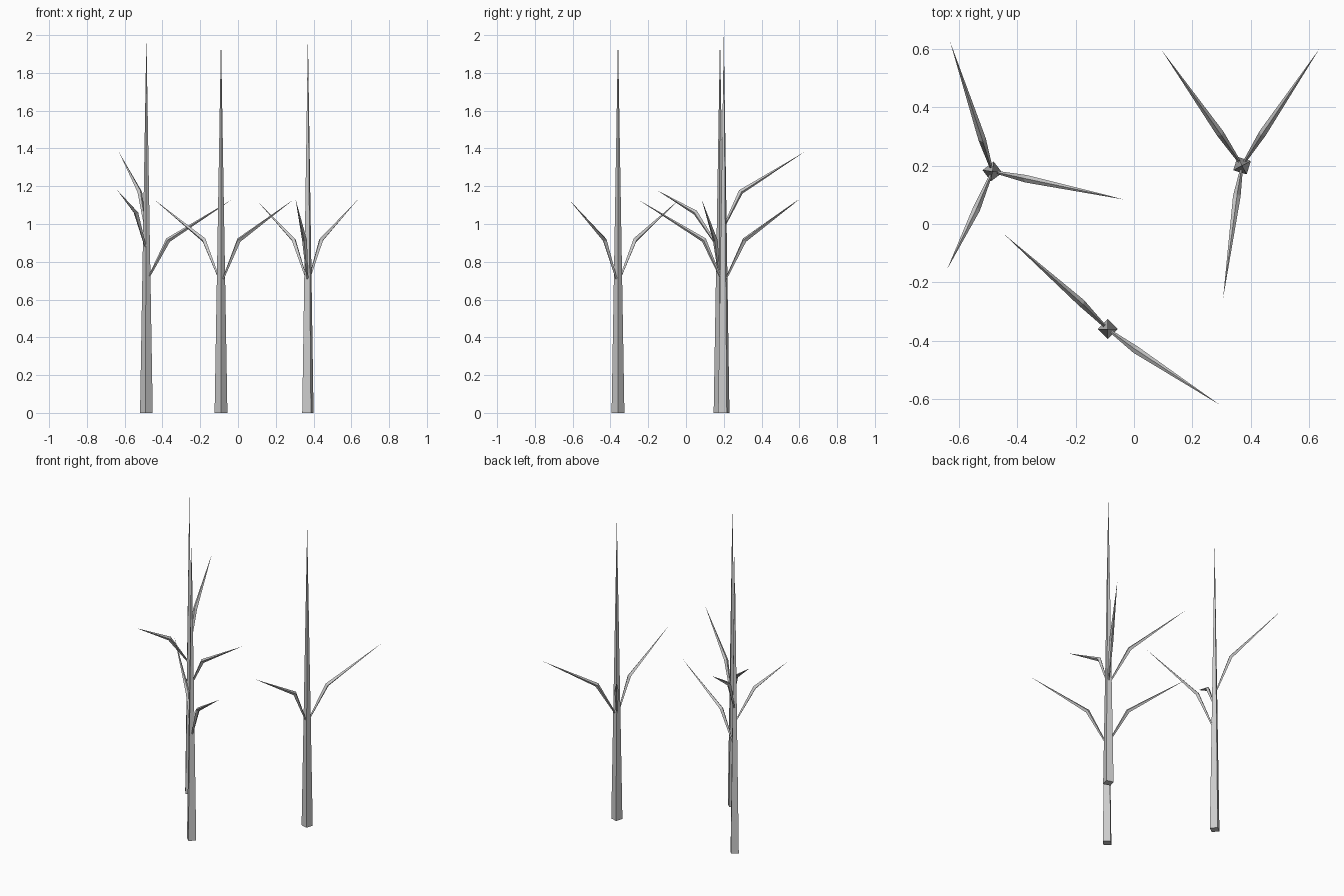
import bpy
import bmesh
from math import cos, sin, pi, radians
from mathutils import Vector

cube = bpy.data.objects.get("Cube")
if cube:
    bpy.data.objects.remove(cube, do_unlink=True)

# One plain bark colour
bark = bpy.data.materials.new("grey bark")
bark.use_nodes = True
grey = (0.6, 0.6, 0.6, 1)
bark.diffuse_color = grey
bsdf = next(n for n in bark.node_tree.nodes if n.type == 'BSDF_PRINCIPLED')
bsdf.inputs["Base Color"].default_value = grey


def ring(bm, centre, side, up, radius, turn=0):
    """Four-cornered section around a centre."""
    return [bm.verts.new(centre + radius * (cos(turn + k * pi / 2) * side
                                            + sin(turn + k * pi / 2) * up))
            for k in range(4)]


def spike(name, rings, tip):
    """Loft four-sided sections and close them to a point."""
    bm = bmesh.new()
    loops = [ring(bm, *r) for r in rings]
    bm.faces.new(loops[0][::-1])
    for a, b in zip(loops, loops[1:]):
        for k in range(4):
            n = (k + 1) % 4
            bm.faces.new((a[k], a[n], b[n], b[k]))
    apex = bm.verts.new(tip)
    last = loops[-1]
    for k in range(4):
        bm.faces.new((last[k], last[(k + 1) % 4], apex))
    bmesh.ops.recalc_face_normals(bm, faces=bm.faces)
    mesh = bpy.data.meshes.new(name)
    bm.to_mesh(mesh)
    bm.free()
    mesh.materials.append(bark)
    obj = bpy.data.objects.new(name, mesh)
    bpy.context.collection.objects.link(obj)
    return obj


def trunk(name, x, y, turn):
    spike(name, [(Vector((x, y, 0)), Vector((1, 0, 0)), Vector((0, 1, 0)),
                  0.034, radians(turn))], (x, y, 2))


def branch(name, x, y, start_z, bend, tip):
    """Slim at the trunk, thickest at the elbow, pointed at the end."""
    bend, tip = Vector(bend), Vector(tip)
    out = Vector((bend.x - x, bend.y - y, 0)).normalized()
    start = Vector((x, y, start_z)) + out * 0.014
    side = Vector((0, 0, 1)).cross(out)
    first = (bend - start).normalized()
    middle = (first + (tip - bend).normalized()).normalized()
    spike(name, [(start, side, first.cross(side), 0.005),
                 (bend, side, middle.cross(side), 0.013)], tip)


# Each tree: name, position, trunk turn, branches (start height, elbow, tip)
trees = [
    ("right_tree", -0.485, 0.18, -8, [
        (0.97, (-0.52, 0.29, 1.17), (-0.63, 0.625, 1.38)),
        (0.88, (-0.54, 0.05, 1.06), (-0.64, -0.155, 1.18)),
        (0.72, (-0.37, 0.155, 0.915), (-0.03, 0.083, 1.13))]),
    ("middle_tree", -0.09, -0.36, 0, [
        (0.71, (0.005, -0.43, 0.915), (0.295, -0.62, 1.13)),
        (0.71, (-0.18, -0.27, 0.915), (-0.445, -0.035, 1.13))]),
    ("left_tree", 0.37, 0.20, 28, [
        (0.71, (0.295, 0.31, 0.915), (0.095, 0.595, 1.13)),
        (0.71, (0.44, 0.31, 0.915), (0.635, 0.6, 1.13)),
        (0.71, (0.352, 0.095, 0.915), (0.305, -0.255, 1.13))]),
]

for name, x, y, turn, branches in trees:
    trunk(name + "_trunk", x, y, turn)
    for i, (start_z, bend, tip) in enumerate(branches, 1):
        branch(f"{name}_branch_{i}", x, y, start_z, bend, tip)
